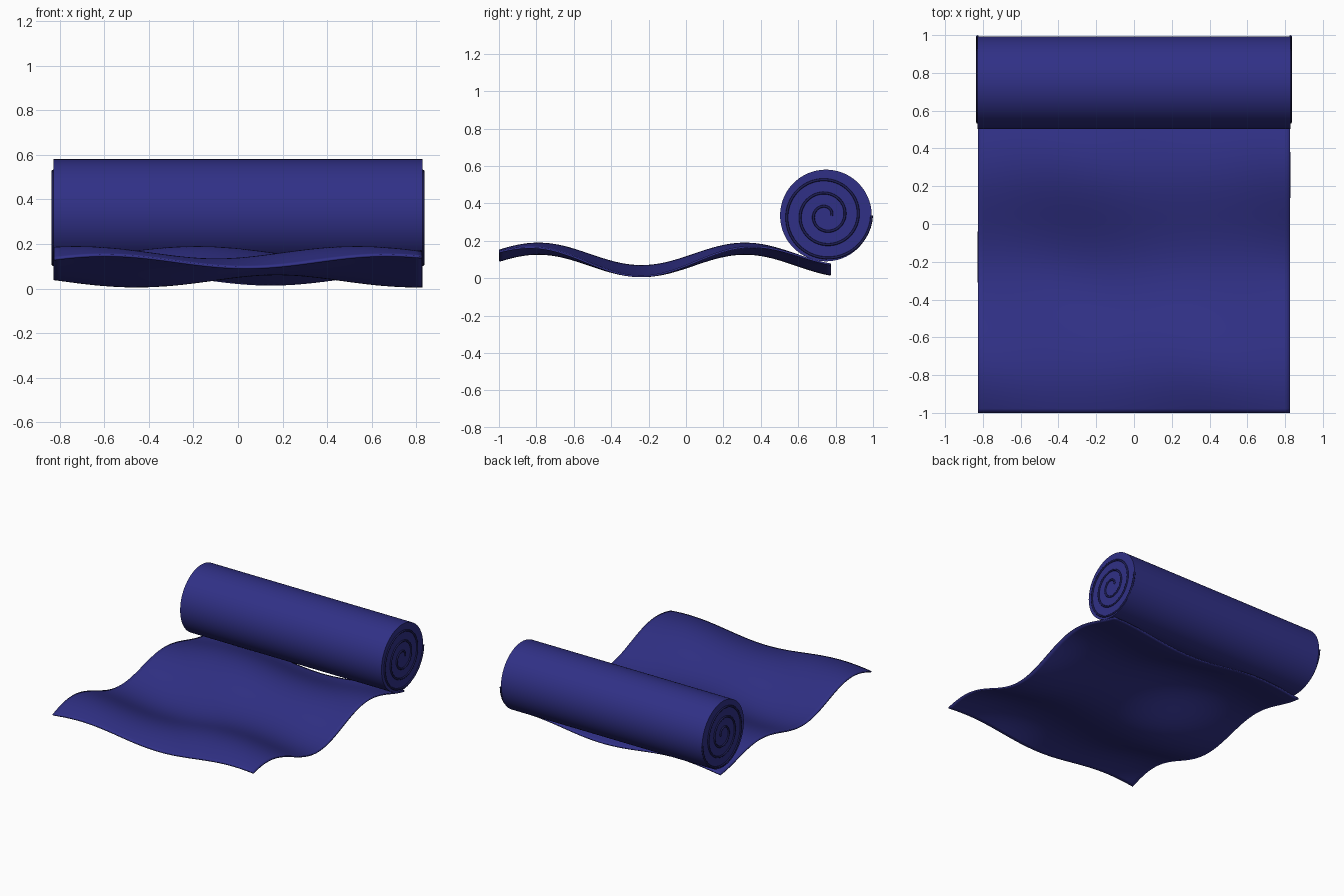
import bpy, bmesh, math

if "Cube" in bpy.data.objects:
    bpy.data.objects.remove(bpy.data.objects["Cube"])

HALF_W = 0.826                       # half width of the mat
ROLL_Y, ROLL_Z, ROLL_R = 0.748, 0.335, 0.245
THICK = 0.01


def material(name, rgb):
    m = bpy.data.materials.new(name)
    m.diffuse_color = (*rgb, 1.0)
    m.use_nodes = True
    m.node_tree.nodes["Principled BSDF"].inputs["Base Color"].default_value = m.diffuse_color
    return m


blue = material("mat blue", (0.03, 0.03, 0.24))
navy = material("dark navy", (0.012, 0.012, 0.085))


def wave(x, y):
    """Height of the sheet's top: long ripples plus a diagonal ripple."""
    ripple = 0.06 * math.cos(math.tau * (y + 0.79) / 1.105)
    diagonal = -0.0275 * math.cos(math.tau * (x - 0.04 + 0.65 * (y + 1)) / 1.26)
    return 0.1025 + ripple + diagonal


# Unrolled wavy sheet
Y0, Y1 = -1.0, 0.775
bm = bmesh.new()
bmesh.ops.create_grid(bm, x_segments=60, y_segments=80, size=1.0)
for v in bm.verts:
    v.co.x *= HALF_W
    v.co.y = Y0 + (v.co.y + 1) / 2 * (Y1 - Y0)
    v.co.z = wave(v.co.x, v.co.y)
mesh = bpy.data.meshes.new("sheet")
bm.to_mesh(mesh)
bm.free()
mesh.materials.append(blue)
sheet = bpy.data.objects.new("sheet", mesh)
bpy.context.collection.objects.link(sheet)
bpy.context.view_layer.objects.active = sheet
sheet.select_set(True)
bpy.ops.object.shade_smooth_by_angle(angle=math.radians(35))
solid = sheet.modifiers.new("thickness", 'SOLIDIFY')
solid.thickness = THICK
solid.offset = -1

# Rolled-up part
bpy.ops.mesh.primitive_cylinder_add(
    vertices=96, radius=ROLL_R, depth=2 * HALF_W + 0.004,
    location=(0, ROLL_Y, ROLL_Z), rotation=(0, math.pi / 2, 0))
roll = bpy.context.object
roll.name = "roll"
roll.data.materials.append(blue)
bpy.ops.object.shade_smooth_by_angle(angle=math.radians(35))


# Spiral cord on each end of the roll
def spiral(name, x, turns=3, steps=144, r0=0.03):
    curve = bpy.data.curves.new(name, 'CURVE')
    curve.dimensions = '3D'
    curve.bevel_depth = 0.007
    curve.bevel_resolution = 2
    curve.use_fill_caps = True
    line = curve.splines.new('POLY')
    line.points.add(steps)
    for i, p in enumerate(line.points):
        t = i / steps
        a = t * turns * math.tau
        r = r0 + (ROLL_R - r0) * t
        p.co = (x, ROLL_Y + r * math.cos(a), ROLL_Z + r * math.sin(a), 1)
    line.use_smooth = True
    curve.materials.append(navy)
    obj = bpy.data.objects.new(name, curve)
    bpy.context.collection.objects.link(obj)


for side, sign in (("left", -1), ("right", 1)):
    spiral("spiral_" + side, sign * (HALF_W + 0.003))
